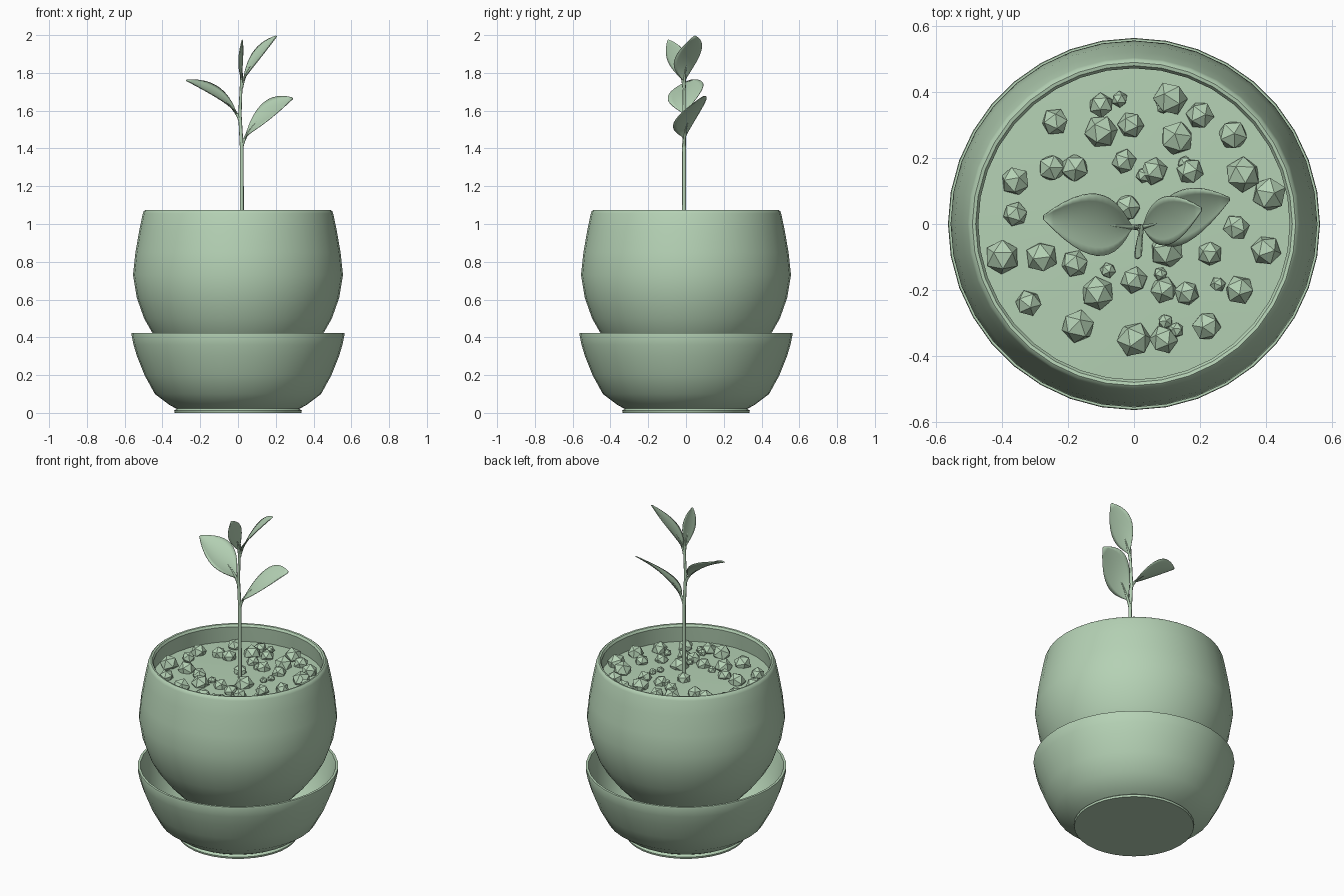
import bpy, bmesh, math, random
from mathutils import Vector, Euler

random.seed(4)
cube = bpy.data.objects.get("Cube")
if cube:
    bpy.data.objects.remove(cube, do_unlink=True)

# One sage green for everything
SAGE = (0.46, 0.64, 0.46, 1)
sage = bpy.data.materials.new("sage green")
sage.use_nodes = True
sage.diffuse_color = SAGE
sage.node_tree.nodes["Principled BSDF"].inputs["Base Color"].default_value = SAGE


def finish(name, bm, angle=None):
    """Turn a bmesh into a named object, smooth when an angle is given."""
    mesh = bpy.data.meshes.new(name)
    bm.to_mesh(mesh)
    bm.free()
    mesh.materials.append(sage)
    obj = bpy.data.objects.new(name, mesh)
    bpy.context.collection.objects.link(obj)
    if angle:
        bpy.ops.object.select_all(action="DESELECT")
        obj.select_set(True)
        bpy.context.view_layer.objects.active = obj
        bpy.ops.object.shade_smooth_by_angle(angle=math.radians(angle))
    return obj


def lathe(name, profile, segments=36, angle=35):
    """Spin (radius, height) points around z."""
    bm = bmesh.new()
    verts = [bm.verts.new((r, 0, z)) for r, z in profile]
    edges = [bm.edges.new(pair) for pair in zip(verts, verts[1:])]
    bmesh.ops.spin(bm, geom=verts + edges, axis=(0, 0, 1), cent=(0, 0, 0),
                   angle=math.tau, steps=segments, use_merge=True)
    bmesh.ops.remove_doubles(bm, verts=bm.verts, dist=0.0005)
    bmesh.ops.recalc_face_normals(bm, faces=bm.faces)
    return finish(name, bm, angle)


def bezier(a, b, c, t):
    return a * (1 - t) ** 2 + b * 2 * t * (1 - t) + c * t * t


def tube(name, points, radii, sides=8):
    """Sweep a round section along nearly upright or slanted points."""
    bm = bmesh.new()
    rings = []
    for i, (p, r) in enumerate(zip(points, radii)):
        along = points[min(i + 1, len(points) - 1)] - points[max(i - 1, 0)]
        side = along.cross(Vector((0, 1, 0))).normalized()
        other = along.cross(side).normalized()
        rings.append([bm.verts.new(p + r * (side * math.cos(a) + other * math.sin(a)))
                      for a in (math.tau * k / sides for k in range(sides))])
    for low, high in zip(rings, rings[1:]):
        for k in range(sides):
            n = (k + 1) % sides
            bm.faces.new((low[k], low[n], high[n], high[k]))
    bm.faces.new(rings[0])
    bm.faces.new(rings[-1])
    bmesh.ops.recalc_face_normals(bm, faces=bm.faces)
    return finish(name, bm, 50)


def leaf(name, base, bend, tip, across, half_width, cup):
    """Obovate blade on a curved midrib, with a petiole joining the stem."""
    base, bend, tip, across = map(Vector, (base, bend, tip, across))
    across.normalize()
    rows, cols = 14, 8
    bm = bmesh.new()
    grid = []
    for i in range(rows + 1):
        t = i / rows
        centre = bezier(base, bend, tip, 0.15 + 0.85 * t)
        width = half_width * max(0.03, math.sin(math.pi * t ** 1.25)) ** 0.8
        normal = (tip - base).cross(across).normalized()
        if normal.z < 0:
            normal.negate()
        row = []
        for j in range(cols + 1):
            s = 2 * j / cols - 1
            row.append(bm.verts.new(centre + across * s * width + normal * cup * s * s * width))
        grid.append(row)
    for a, b in zip(grid, grid[1:]):
        for j in range(cols):
            bm.faces.new((a[j], a[j + 1], b[j + 1], b[j]))
    bmesh.ops.recalc_face_normals(bm, faces=bm.faces)
    blade = finish(name, bm, 60)
    thick = blade.modifiers.new("thickness", "SOLIDIFY")
    thick.thickness = 0.004
    thick.offset = 0
    path = [bezier(base, bend, tip, k / 10) for k in range(6)]
    tube(name + "_petiole", path, [0.009, 0.008, 0.007, 0.005, 0.004, 0.002])


# Saucer: foot, bowl, rim and inside
lathe("saucer", [(0, 0), (0.335, 0), (0.338, 0.012), (0.325, 0.022), (0.36, 0.04),
                 (0.44, 0.1), (0.495, 0.2), (0.535, 0.3), (0.553, 0.36), (0.564, 0.415),
                 (0.562, 0.424), (0.548, 0.424), (0.54, 0.4), (0.515, 0.3),
                 (0.465, 0.2), (0.4, 0.12), (0.3, 0.07), (0, 0.07)])

# Pot: closed base, belly, rounded lip and inner wall
lathe("pot", [(0, 0.2), (0.24, 0.2), (0.33, 0.28), (0.4, 0.355), (0.457, 0.43),
              (0.497, 0.5), (0.536, 0.61), (0.556, 0.73), (0.543, 0.85), (0.522, 0.97),
              (0.504, 1.055), (0.499, 1.068), (0.49, 1.075), (0.48, 1.073),
              (0.472, 1.06), (0.475, 1.03), (0.486, 0.93)])

# Soil disc, slightly mounded
lathe("soil", [(0, 0.975), (0.25, 0.972), (0.487, 0.965)])

# Pebbles half sunk in the soil, with a few chips between them
SPOTS = [(-.24, .31), (-.1, .36), (-.1, .28), (-.01, .3), (.11, .38), (.2, .33),
         (.13, .26), (.3, .27), (.33, .15), (.41, .09), (.4, -.08), (.31, -.01),
         (.23, -.09), (.32, -.2), (.22, -.31), (.09, -.35), (0, -.35), (-.17, -.31),
         (-.32, -.24), (-.4, -.1), (-.36, .03), (-.36, .13), (-.25, .17), (-.18, .17),
         (-.03, .19), (.06, .16), (.17, .16), (-.28, -.1), (-.18, -.12), (-.11, -.21),
         (0, -.17), (.09, -.2), (.16, -.21), (-.02, .05), (.1, -.08)]


def add_pebble(bm, x, y, size):
    made = bmesh.ops.create_icosphere(bm, subdivisions=1, radius=size)["verts"]
    turn = Euler([random.uniform(0, math.tau) for _ in range(3)]).to_matrix()
    for v in made:
        v.co = turn @ v.co + Vector((x, y, 0.98))


bm = bmesh.new()
for x, y in SPOTS:
    add_pebble(bm, x, y, random.uniform(0.038, 0.056))
for _ in range(12):
    angle, reach = random.uniform(0, math.tau), random.uniform(0.15, 0.4)
    add_pebble(bm, reach * math.cos(angle), reach * math.sin(angle), random.uniform(0.016, 0.026))
finish("pebbles", bm)

# Stem
tube("stem", [Vector(p) for p in ((0.02, -0.01, 0.95), (0.02, -0.01, 1.4),
                                  (0.01, -0.01, 1.58), (0.02, -0.01, 1.8))],
     [0.011, 0.01, 0.009, 0.006])

# Leaves
leaf("lower_left_leaf", (0.02, -0.01, 1.41), (0.06, -0.01, 1.56), (0.29, 0.075, 1.665),
     (0, 0.83, 0.56), 0.1, 0.12)
leaf("right_leaf", (0.01, -0.01, 1.55), (-0.03, -0.01, 1.66), (-0.275, 0.02, 1.76),
     (0, 0.95, 0.3), 0.098, 0.2)
leaf("upper_left_leaf", (0.018, -0.01, 1.72), (0.04, -0.01, 1.84), (0.205, 0.045, 1.995),
     (-0.1, 0.87, 0.35), 0.078, 0.12)
leaf("upper_front_leaf", (0.018, -0.01, 1.72), (0.018, -0.03, 1.85), (0.022, -0.095, 1.975),
     (0.22, 0.85, 0.4), 0.05, 0.1)
